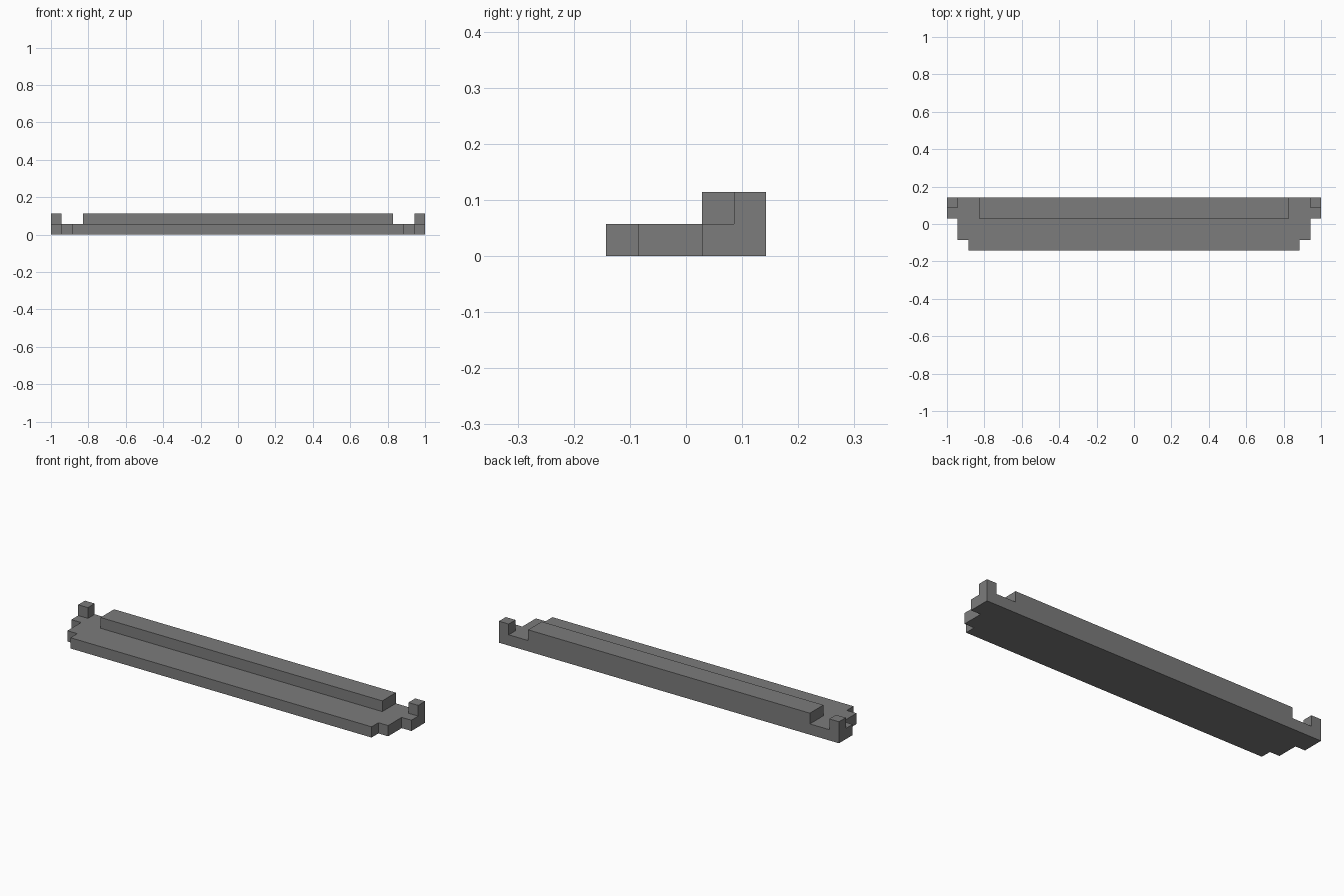
import bpy
import bmesh

cube = bpy.data.objects.get("Cube")
if cube:
    bpy.data.objects.remove(cube, do_unlink=True)

U = 2 / 35            # one module: the model is 35 long, 5 deep, 2 high
BACK = 2.5 * U
FRONT = -BACK

grey = bpy.data.materials.new("dark grey")
grey.use_nodes = True
colour = (0.2, 0.2, 0.2, 1)
grey.diffuse_color = colour
grey.node_tree.nodes["Principled BSDF"].inputs["Base Color"].default_value = colour


def prism(name, outline, bottom, top):
    """Extrude a flat outline upwards into a solid part."""
    bm = bmesh.new()
    face = bm.faces.new([bm.verts.new((x, y, bottom)) for x, y in outline])
    extruded = bmesh.ops.extrude_face_region(bm, geom=[face], use_keep_orig=True)
    for item in extruded["geom"]:
        if isinstance(item, bmesh.types.BMVert):
            item.co.z = top
    bmesh.ops.recalc_face_normals(bm, faces=bm.faces)
    mesh = bpy.data.meshes.new(name)
    bm.to_mesh(mesh)
    bm.free()
    mesh.materials.append(grey)
    obj = bpy.data.objects.new(name, mesh)
    bpy.context.collection.objects.link(obj)
    return obj


def block(name, x0, x1, y0, y1, bottom, top):
    return prism(name, [(x0, y0), (x1, y0), (x1, y1), (x0, y1)], bottom, top)


# Base plate with stepped front corners, mirrored left to right
half = [
    (1 - 2 * U, FRONT), (1 - 2 * U, FRONT + U),
    (1 - U, FRONT + U), (1 - U, FRONT + 3 * U),
    (1, FRONT + 3 * U), (1, BACK),
]
prism("base_plate", half + [(-x, y) for x, y in reversed(half)], 0, U)

# Long raised ridge along the back edge
block("back_ridge", -1 + 3 * U, 1 - 3 * U, BACK - 2 * U, BACK, U, 2 * U)

# Small post on each back corner
for side, x0 in (("left", 1 - U), ("right", -1)):
    block(side + "_corner_post", x0, x0 + U, BACK - U, BACK, U, 2 * U)
